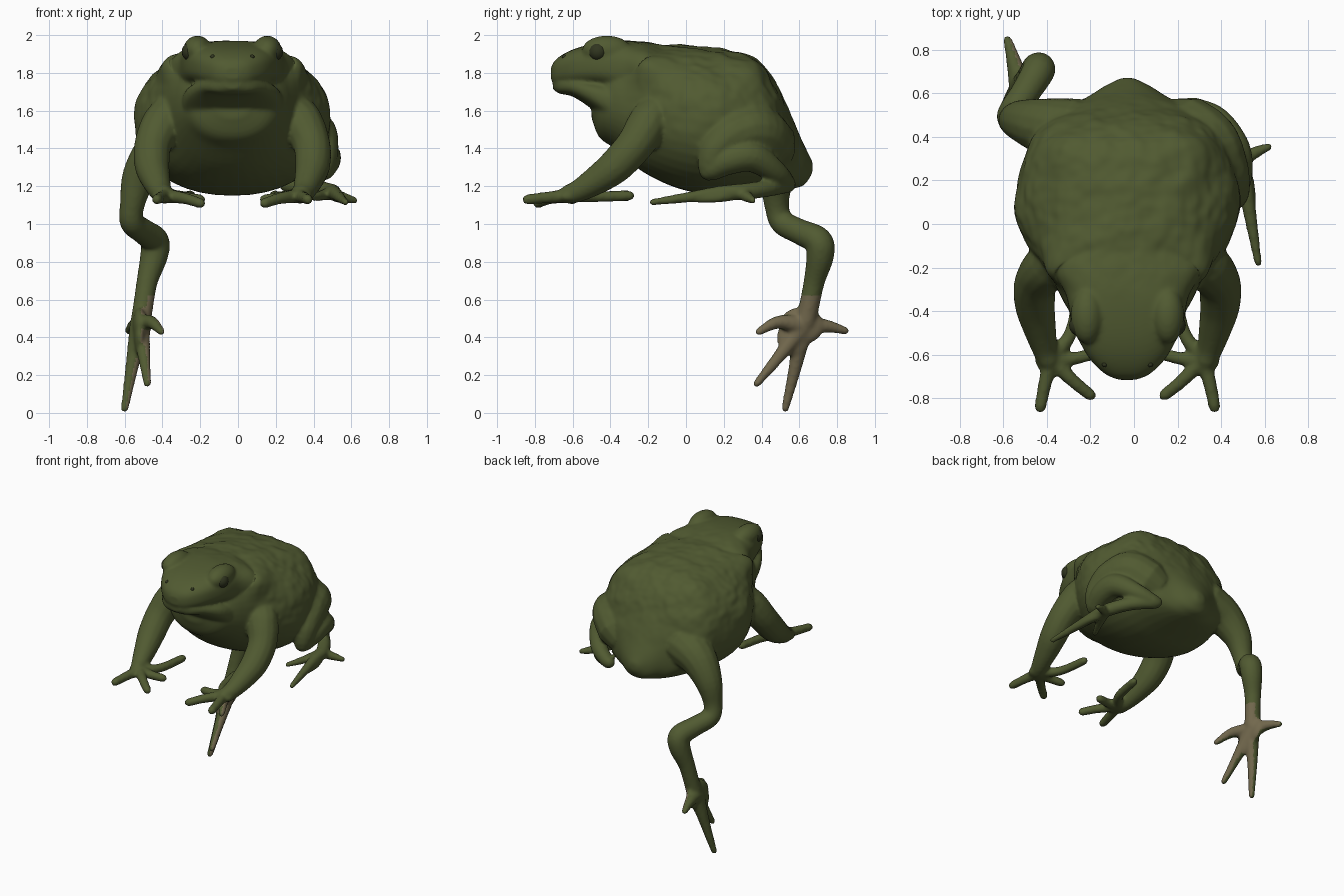
import bpy, bmesh, math
from mathutils import Vector, Matrix, noise

if "Cube" in bpy.data.objects:
    bpy.data.objects.remove(bpy.data.objects["Cube"])

CX = -0.03  # mirror plane of the body


def material(name, rgb):
    m = bpy.data.materials.new(name)
    m.diffuse_color = (*rgb, 1)
    m.use_nodes = True
    m.node_tree.nodes["Principled BSDF"].inputs["Base Color"].default_value = m.diffuse_color
    return m


skin_mat = material("olive_skin", (0.082, 0.103, 0.031))
sole_mat = material("pale_sole", (0.17, 0.14, 0.075))
eye_mat = material("dark_eye", (0.03, 0.036, 0.014))
bm = bmesh.new()


def smooth_path(pts, n):
    """Catmull-Rom resampling of tuples of any length."""
    p = [Vector(q) for q in pts]
    p = [2 * p[0] - p[1]] + p + [2 * p[-1] - p[-2]]
    out = []
    for i in range(1, len(p) - 2):
        a, b, c, d = p[i - 1:i + 3]
        for k in range(n):
            t = k / n
            out.append(0.5 * (2 * b + (c - a) * t + (2 * a - 5 * b + 4 * c - d) * t * t
                              + (3 * b - a - 3 * c + d) * t ** 3))
    return out + [p[-2]]


def loft(rings):
    vs = [[bm.verts.new(c) for c in r] for r in rings]
    n = len(vs[0])
    for a, b in zip(vs, vs[1:]):
        for i in range(n):
            j = (i + 1) % n
            bm.faces.new((a[i], a[j], b[j], b[i]))
    bm.faces.new(vs[0][::-1])
    bm.faces.new(vs[-1])


def hull(sections, power):
    """Loft of superellipses; sections are (y, half width, z bottom, z top)."""
    secs = smooth_path([(y, w, (b + t) / 2, (t - b) / 2) for y, w, b, t in sections], 4)
    rings = []
    for y, w, zc, h in secs:
        ring = []
        for k in range(40):
            a = math.tau * k / 40
            c, s = math.cos(a), math.sin(a)
            ring.append((CX + math.copysign(abs(c) ** (2 / power), c) * w, y,
                         zc + math.copysign(abs(s) ** (2 / power), s) * h))
        rings.append(ring)
    loft(rings)


def limb(pts, side=None):
    """Round tube through (x, y, z, radius); with side, x is measured from the mirror plane."""
    if side:
        pts = [(CX + side * p[0], *p[1:]) for p in pts]
    path = smooth_path(pts, 5)
    co = [p.xyz for p in path]
    rad = [p[3] for p in path]
    t0, t1 = (co[0] - co[1]).normalized(), (co[-1] - co[-2]).normalized()
    co = [co[0] + t0 * rad[0] * f for f in (.95, .7)] + co + [co[-1] + t1 * rad[-1] * f for f in (.7, .95)]
    rad = [rad[0] * .3, rad[0] * .7] + rad + [rad[-1] * .7, rad[-1] * .3]
    tan = (co[1] - co[0]).normalized()
    u = tan.orthogonal().normalized()
    rings = []
    for i, c in enumerate(co):
        new = (co[min(i + 1, len(co) - 1)] - co[max(i - 1, 0)]).normalized()
        u = tan.rotation_difference(new) @ u
        tan = new
        v = tan.cross(u)
        rings.append([c + (u * math.cos(math.tau * k / 14) + v * math.sin(math.tau * k / 14)) * rad[i]
                      for k in range(14)])
    loft(rings)


def blob(center, radii):
    bmesh.ops.create_icosphere(bm, subdivisions=4, radius=1, matrix=Matrix.Translation(center)
                               @ Matrix.Diagonal((*radii, 1)))


# trunk, upper head, lower jaw
hull([(-.5, .1, 1.56, 1.74), (-.46, .21, 1.46, 1.8), (-.38, .28, 1.4, 1.88), (-.25, .35, 1.29, 1.93),
      (-.1, .46, 1.21, 1.95), (.05, .515, 1.165, 1.94), (.2, .505, 1.15, 1.925), (.35, .46, 1.16, 1.89),
      (.45, .4, 1.17, 1.79), (.53, .3, 1.18, 1.63), (.58, .19, 1.19, 1.52), (.63, .11, 1.21, 1.41),
      (.67, .03, 1.27, 1.33)], 2.2)
hull([(-.715, .04, 1.765, 1.83), (-.69, .1, 1.745, 1.87), (-.63, .165, 1.735, 1.91), (-.55, .215, 1.73, 1.94),
      (-.45, .255, 1.72, 1.96), (-.33, .275, 1.68, 1.97), (-.2, .28, 1.65, 1.96), (-.05, .2, 1.7, 1.93)], 2.9)
hull([(-.705, .04, 1.715, 1.765), (-.67, .115, 1.69, 1.772), (-.6, .18, 1.675, 1.772), (-.5, .243, 1.61, 1.765),
      (-.4, .268, 1.53, 1.76), (-.3, .275, 1.48, 1.76)], 2.6)

for s in (-1, 1):
    # brow ridge
    blob((CX + s * .185, -.42, 1.92), (.075, .13, .077))
    # arm and palm
    limb([(.26, -.1, 1.62, .13), (.36, -.19, 1.54, .115), (.42, -.27, 1.42, .1), (.425, -.37, 1.31, .093),
          (.405, -.47, 1.235, .078), (.38, -.57, 1.175, .06), (.36, -.63, 1.155, .05)], s)
    blob((CX + s * .35, -.62, 1.145), (.075, .07, .036))
    # fingers
    for mid, tip in (((.38, -.74, 1.14), (.4, -.84, 1.13)), ((.25, -.72, 1.135), (.17, -.785, 1.11)),
                     ((.26, -.62, 1.14), (.17, -.6, 1.13)), ((.26, -.5, 1.145), (.22, -.3, 1.15))):
        limb([(.35, -.62, 1.15, .038), (*mid, .031), (*tip, .028)], s)

# folded right hind leg: thigh, shank, foot with toes
limb([(.24, .44, 1.42, .15), (.34, .38, 1.49, .14), (.4, .27, 1.48, .125), (.44, .17, 1.41, .095),
      (.45, .13, 1.33, .075)])
limb([(.45, .13, 1.29, .065), (.465, .23, 1.34, .08), (.45, .35, 1.355, .082), (.38, .48, 1.27, .06),
      (.27, .54, 1.21, .045)])
limb([(.26, .54, 1.21, .045), (.4, .44, 1.19, .045), (.49, .3, 1.17, .045), (.51, .18, 1.165, .038),
      (.54, 0, 1.14, .028), (.57, -.18, 1.115, .018)])
for mid, tip in (((.56, .33, 1.14), (.62, .355, 1.125)), ((.53, .16, 1.14), (.54, .04, 1.13)),
                 ((.44, .16, 1.15), (.38, .04, 1.14))):
    limb([(.49, .29, 1.165, .035), (*mid, .028), (*tip, .018)])

# hanging left hind leg with spread toes
limb([(-.28, .42, 1.45, .16), (-.42, .45, 1.38, .13), (-.52, .475, 1.25, .095), (-.56, .48, 1.1, .066),
      (-.56, .51, 1.01, .066), (-.5, .6, .96, .068), (-.44, .7, .91, .076), (-.445, .71, .83, .074),
      (-.48, .68, .7, .057), (-.5, .655, .58, .054), (-.515, .635, .48, .055)])
blob((-.52, .61, .46), (.04, .12, .1))
blob((-.52, .57, .4), (.032, .09, .1))
for mid, tip in (((-.56, .58, .25), (-.6, .525, .022)), ((-.5, .51, .32), (-.48, .375, .155)),
                 ((-.55, .74, .46), (-.58, .845, .435)), ((-.46, .49, .48), (-.405, .385, .43))):
    limb([(-.52, .62, .46, .055), (*mid, .036), (*tip, .021)])

# fuse everything into one skin
bmesh.ops.recalc_face_normals(bm, faces=bm.faces)
mesh = bpy.data.meshes.new("raw_parts")
bm.to_mesh(mesh)
bm.free()
skin = bpy.data.objects.new("body_and_limbs", mesh)
bpy.context.collection.objects.link(skin)
rm = skin.modifiers.new("fuse", 'REMESH')
rm.mode, rm.voxel_size = 'VOXEL', 0.011
sm = skin.modifiers.new("soften", 'SMOOTH')
sm.factor, sm.iterations = 0.5, 6
deps = bpy.context.evaluated_depsgraph_get()
mesh = bpy.data.meshes.new_from_object(skin.evaluated_get(deps))
skin.modifiers.clear()
skin.data = mesh
mesh.materials.clear()
mesh.materials.append(skin_mat)
mesh.materials.append(sole_mat)

# neck glands, hip humps, lumpy back
swells = [(Vector((CX + s * x, y, z)), r, h) for s in (-1, 1)
          for x, y, z, r, h in ((.32, -.2, 1.83, .09, .065), (.28, .33, 1.8, .1, .03))]
normals = [v.normal.copy() for v in mesh.vertices]
for v, n in zip(mesh.vertices, normals):
    w = min(max((v.co.z - 1.4) / .3, 0), 1) * min(max((v.co.y + .35) / .25, 0), 1)
    d = w * (noise.noise(v.co * 8) * .013 + noise.noise(v.co * 19) * .005)
    for c, r, h in swells:
        d += h * math.exp(-(v.co - c).length_squared / (r * r))
    v.co += n * d
# pale sole on the hanging foot
for p in mesh.polygons:
    p.use_smooth = True
    p.material_index = int(p.center.z < .62 and p.normal.x > .35)

# eyes and nostrils
for s, side in ((-1, "left"), (1, "right")):
    for name, loc, r in (("eye", (.218, -.465, 1.912), .05), ("nostril", (.105, -.645, 1.885), .012)):
        bpy.ops.mesh.primitive_uv_sphere_add(segments=24, ring_count=16, radius=r,
                                             location=(CX + s * loc[0], loc[1], loc[2]))
        o = bpy.context.object
        o.name = f"{name}_{side}"
        o.data.materials.append(eye_mat)
        bpy.ops.object.shade_smooth()
